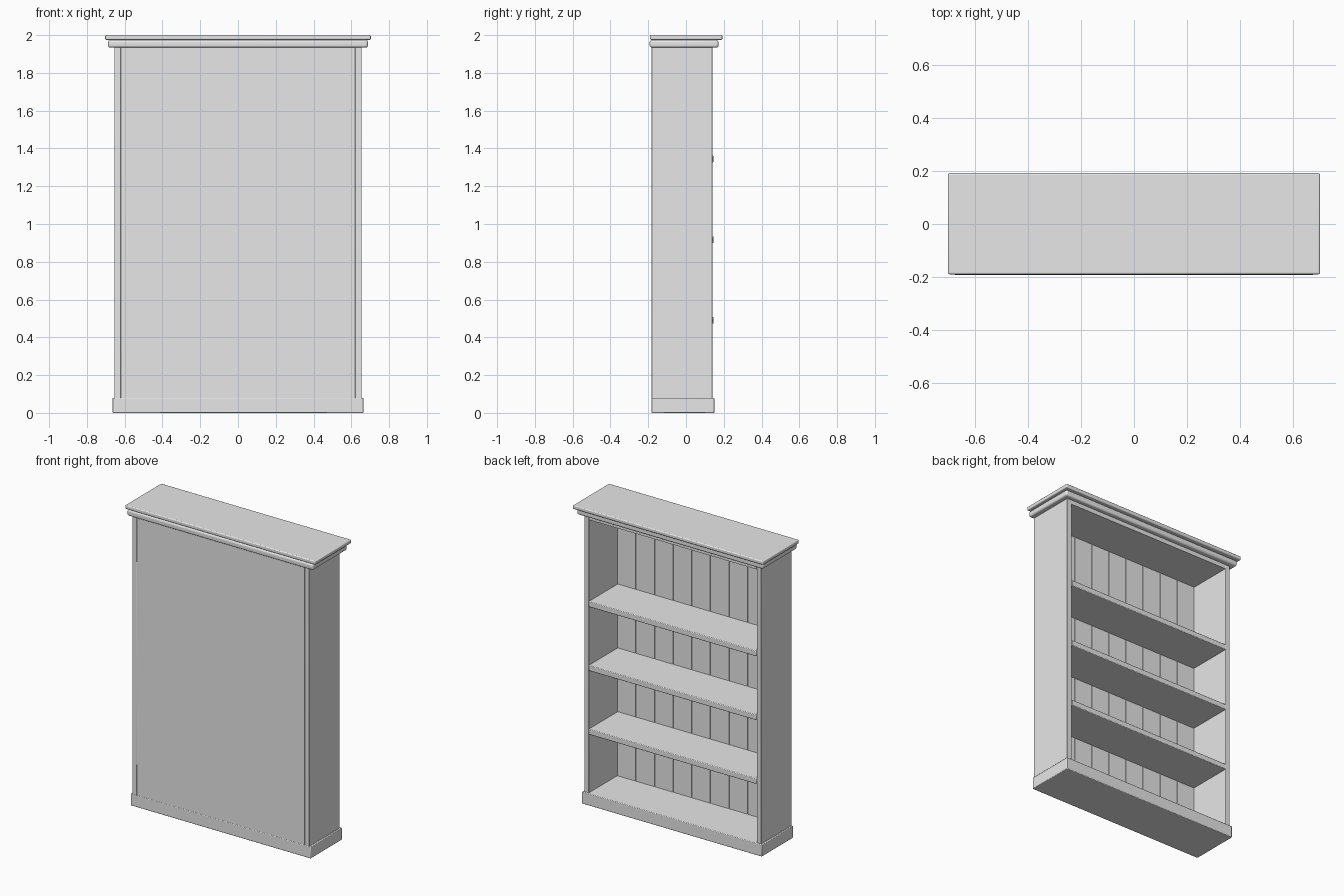
import bpy

if "Cube" in bpy.data.objects:
    bpy.data.objects.remove(bpy.data.objects["Cube"])

# Single painted-wood colour
paint = bpy.data.materials.new("light_grey_paint")
paint.diffuse_color = (0.8, 0.8, 0.8, 1)
paint.use_nodes = True
paint.node_tree.nodes["Principled BSDF"].inputs["Base Color"].default_value = paint.diffuse_color


def board(name, x, y, z, bevel=0.0, segments=2):
    """Box spanning the given (min, max) ranges, optionally with rounded edges."""
    spans = (x, y, z)
    bpy.ops.mesh.primitive_cube_add(size=1, location=[(a + b) / 2 for a, b in spans])
    ob = bpy.context.object
    ob.name = name
    ob.scale = [b - a for a, b in spans]
    bpy.ops.object.transform_apply(location=False, rotation=False, scale=True)
    ob.data.materials.append(paint)
    if bevel:
        mod = ob.modifiers.new("rounded_edges", 'BEVEL')
        mod.width = bevel
        mod.segments = segments
        bpy.ops.object.shade_smooth_by_angle()
    return ob


INNER = 0.62            # half width of the opening
BACK, FRONT = -0.182, 0.14

# Upright sides
for side, s in (("left", -1), ("right", 1)):
    x = sorted((s * INNER, s * 0.655))
    board(side + "_side", x, (BACK, FRONT), (0.07, 1.935), 0.003)

# Plinth, whose top is the lowest shelf
board("plinth", (-0.665, 0.665), (BACK - 0.001, 0.15), (0, 0.08), 0.004)

# Top of the case and back sheet
board("case_top", (-INNER, INNER), (BACK, FRONT), (1.905, 1.935))
board("back_sheet", (-INNER, INNER), (BACK, -0.168), (0.07, 1.92))

# Tongue-and-groove planks lining the back
PLANKS = 9
w = 2 * INNER / PLANKS
for i in range(PLANKS):
    x0 = -INNER + i * w
    board(f"back_plank_{i + 1}", (x0 + 0.002, x0 + w - 0.002), (-0.17, -0.16), (0.075, 1.91))

# Shelves
for i, z in enumerate((0.472, 0.898, 1.325)):
    board(f"shelf_{i + 1}", (-INNER, INNER), (-0.165, 0.145), (z, z + 0.037), 0.004)

# Crown moulding: rounded lower step and thin top slab
board("crown_moulding", (-0.688, 0.688), (-0.192, 0.172), (1.934, 1.974), 0.012, 4)
board("crown_neck", (-0.675, 0.675), (-0.18, 0.16), (1.965, 1.98))
board("top_slab", (-0.703, 0.703), (-0.19, 0.192), (1.975, 2.0), 0.006, 3)
